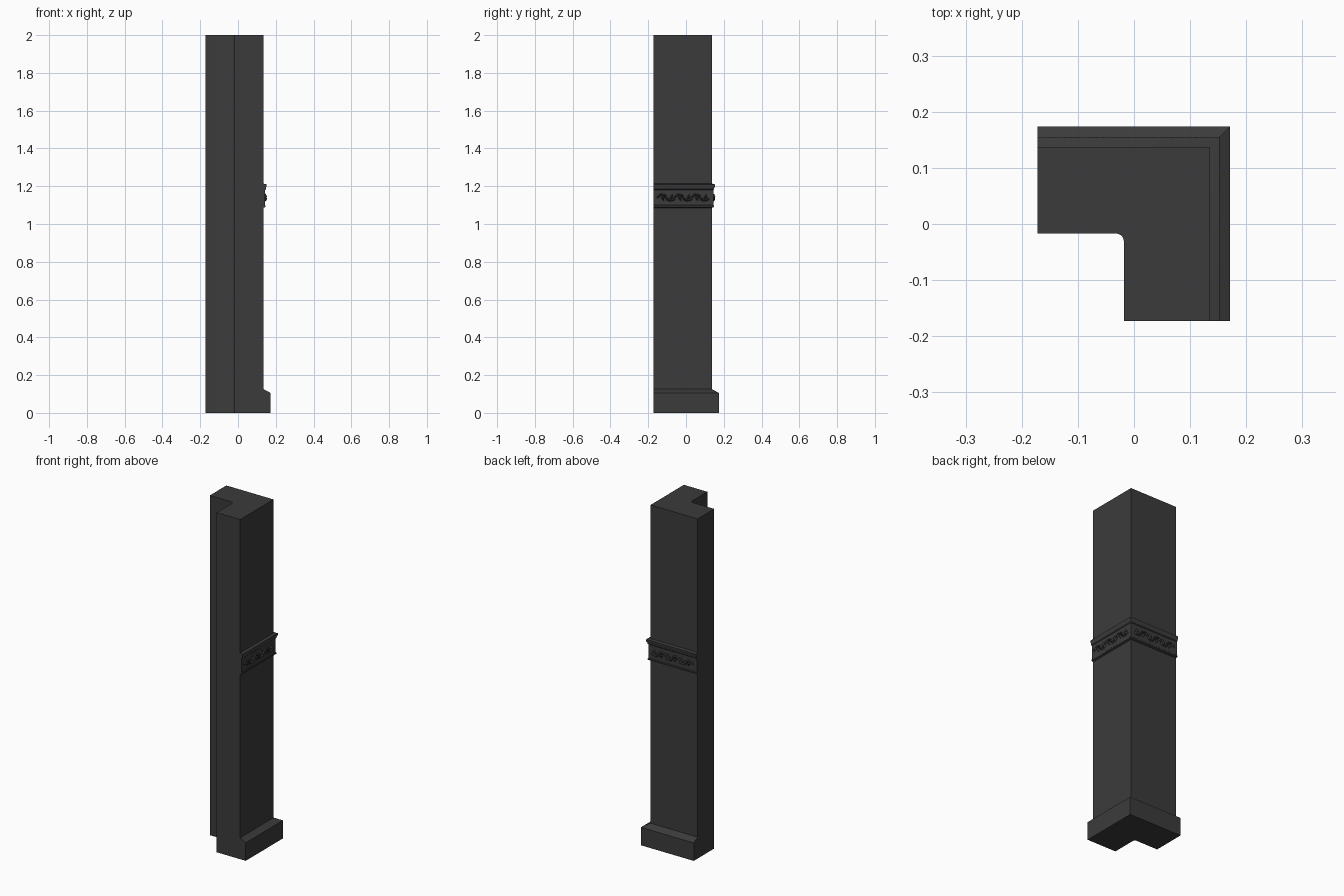
import bpy, bmesh, math

cube = bpy.data.objects.get("Cube")
if cube:
    bpy.data.objects.remove(cube, do_unlink=True)

# Outer walls of the shaft (+x, +y), its cut ends, and the inner corner
X, Y, X0, Y0 = 0.135, 0.137, -0.172, -0.173
IN_X, IN_Y, FILLET = -0.018, -0.017, 0.014

mat = bpy.data.materials.new("dark grey")
mat.use_nodes = True
GREY = (0.044, 0.044, 0.044, 1)
mat.diffuse_color = GREY
mat.node_tree.nodes["Principled BSDF"].inputs["Base Color"].default_value = GREY


def finish(bm, name, angle=30):
    bmesh.ops.recalc_face_normals(bm, faces=bm.faces)
    mesh = bpy.data.meshes.new(name)
    bm.to_mesh(mesh)
    bm.free()
    mesh.materials.append(mat)
    obj = bpy.data.objects.new(name, mesh)
    bpy.context.collection.objects.link(obj)
    bpy.ops.object.select_all(action='DESELECT')
    obj.select_set(True)
    bpy.context.view_layer.objects.active = obj
    bpy.ops.object.shade_smooth_by_angle(angle=math.radians(angle))
    return obj


def moulding(name, profile):
    """Sweep a (depth, height) profile round the two outer walls with a mitre."""
    bm = bmesh.new()
    rings = []
    for station in range(3):
        rings.append([bm.verts.new((X0 if station == 2 else X + d,
                                    Y0 if station == 0 else Y + d, z))
                      for d, z in profile])
    n = len(profile)
    for a, b in zip(rings, rings[1:]):
        for i in range(n):
            j = (i + 1) % n
            bm.faces.new((a[i], a[j], b[j], b[i]))
    bm.faces.new(rings[0])
    bm.faces.new(rings[-1])
    finish(bm, name)


# L-shaped shaft with a small fillet in the inner corner
outline = [(X0, IN_Y)]
for i in range(6):
    t = math.pi / 2 * (1 - i / 5)
    outline.append((IN_X - FILLET + FILLET * math.cos(t),
                    IN_Y - FILLET + FILLET * math.sin(t)))
outline += [(IN_X, Y0), (X, Y0), (X, Y), (X0, Y)]
bm = bmesh.new()
floor = bm.faces.new([bm.verts.new((x, y, 0)) for x, y in outline])
top = bmesh.ops.extrude_face_region(bm, geom=[floor])
bmesh.ops.translate(bm, vec=(0, 0, 2),
                    verts=[v for v in top["geom"] if isinstance(v, bmesh.types.BMVert)])
finish(bm, "shaft")

# Plinth with a sloping top
moulding("plinth", [(0, 0), (0.0365, 0), (0.0365, 0.106), (0, 0.126)])

# Band: lower lip, flat frieze and flared upper rim
moulding("band", [(0, 1.086), (0.011, 1.09), (0.011, 1.097), (0.008, 1.1),
                  (0.008, 1.18), (0.012, 1.184), (0.012, 1.19),
                  (0.017, 1.2), (0.017, 1.21), (0, 1.214)])


# Carved foliage on the frieze
def on_wall(wall, u, d, z):
    return (X + d, u, z) if wall == "left" else (u, Y + d, z)


def leaf(bm, wall, u, z, angle, length, width):
    """Low ridged leaf that springs from (u, z)."""
    c, s = math.cos(angle), math.sin(angle)

    def point(along, across, d):
        a, b = along * length, across * width
        return bm.verts.new(on_wall(wall, u + a * c - b * s, d, z + a * s + b * c))

    rim = [point(0, 0, 0.007), point(0.45, -0.5, 0.007),
           point(1, 0, 0.007), point(0.45, 0.5, 0.007)]
    ridge = point(0.55, 0, 0.018)
    for i in range(4):
        bm.faces.new((rim[i], rim[(i + 1) % 4], ridge))
    bm.faces.new(rim[::-1])


def vine(bm, wall, points, half):
    """Narrow raised stem with a triangular section."""
    rows = [[bm.verts.new(on_wall(wall, u, d, z + h))
             for d, h in ((0.007, -half), (0.014, 0), (0.007, half))]
            for u, z in points]
    for a, b in zip(rows, rows[1:]):
        for i in range(3):
            j = (i + 1) % 3
            bm.faces.new((a[i], a[j], b[j], b[i]))
    bm.faces.new(rows[0])
    bm.faces.new(rows[-1])


MID = 1.14
for wall, start, stop in (("left", Y0, Y), ("back", X0, X)):
    bm = bmesh.new()
    span = stop - start - 0.04

    def wave(t):
        return start + 0.02 + t * span, MID + 0.017 * math.sin(t * 6 * math.pi)

    vine(bm, wall, [wave(i / 36) for i in range(37)], 0.005)
    # Three leaves fan out from each bend of the stem, turned to alternate sides
    for k in range(6):
        u, z = wave((k + 0.5) / 6)
        side = -1 if k % 2 == 0 else 1
        for turn, size in ((0.3, 0.034), (1.2, 0.042), (2.5, 0.032)):
            leaf(bm, wall, u, z, side * turn, size, 0.017)
    finish(bm, wall + "_foliage", 20)
